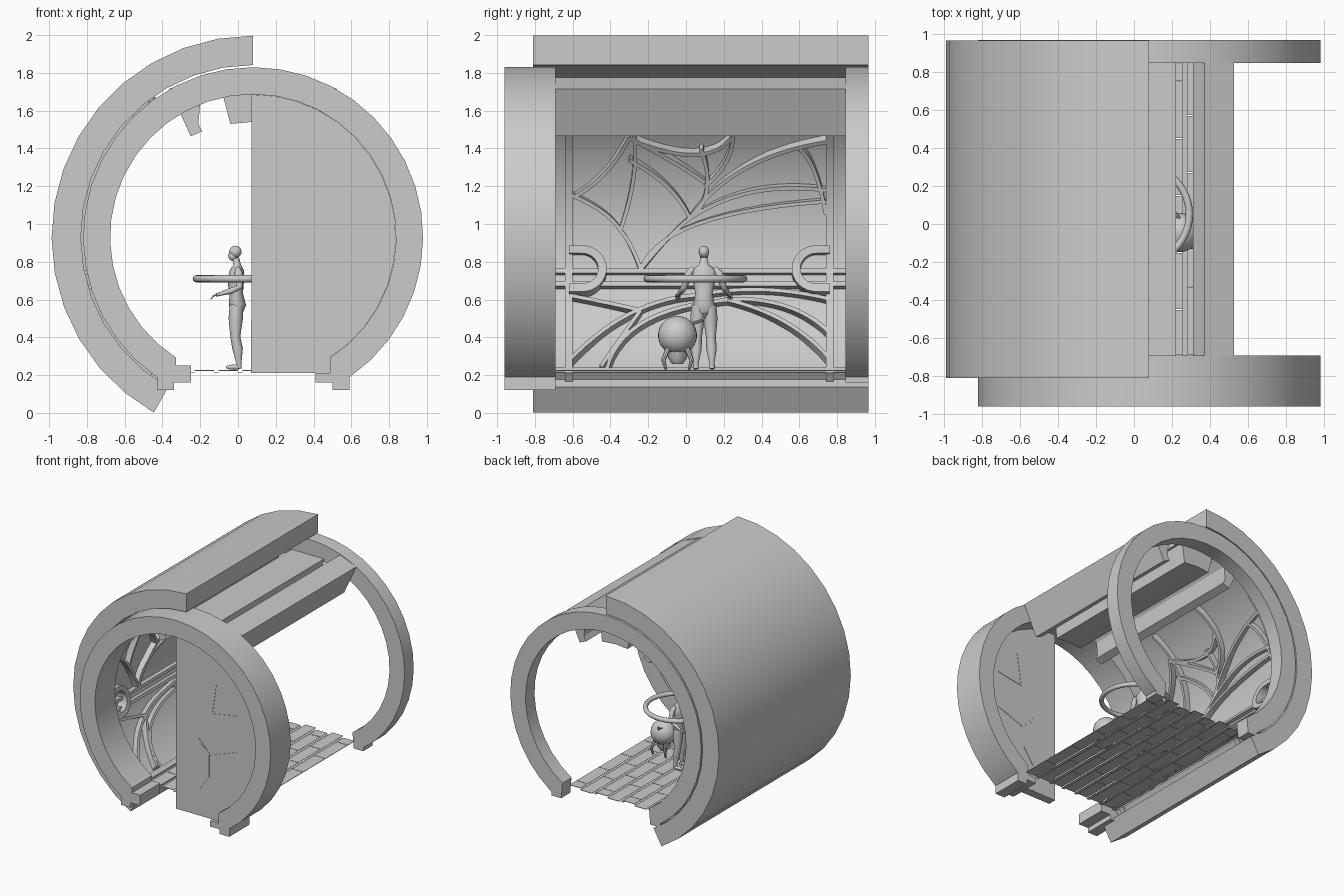
import bpy, bmesh
from math import sin, cos, pi, radians, asin
from mathutils import Vector

if "Cube" in bpy.data.objects:
    bpy.data.objects.remove(bpy.data.objects["Cube"])

CX, CZ = 0.08, 0.93          # axis of the cylinder (runs along y)


def finish(bm, name, angle=30):
    bmesh.ops.recalc_face_normals(bm, faces=bm.faces)
    me = bpy.data.meshes.new(name)
    bm.to_mesh(me)
    bm.free()
    ob = bpy.data.objects.new(name, me)
    bpy.context.collection.objects.link(ob)
    if angle:
        bpy.ops.object.select_all(action='DESELECT')
        ob.select_set(True)
        bpy.context.view_layer.objects.active = ob
        bpy.ops.object.shade_smooth_by_angle(angle=radians(angle))
    return ob


def loft(bm, rings):
    """Skin a list of equal-length point loops and cap both ends."""
    vs = [[bm.verts.new(p) for p in r] for r in rings]
    n = len(vs[0])
    for a, b in zip(vs, vs[1:]):
        for i in range(n):
            bm.faces.new((a[i], a[(i + 1) % n], b[(i + 1) % n], b[i]))
    bm.faces.new(vs[0])
    bm.faces.new(vs[-1])


def prism(name, poly, y0, y1, angle=30):
    bm = bmesh.new()
    loft(bm, [[(x, y, z) for x, z in poly] for y in (y0, y1)])
    return finish(bm, name, angle)


def arc(r, a0, a1, n):
    return [(CX + r * cos(radians(a0 + (a1 - a0) * i / n)),
             CZ + r * sin(radians(a0 + (a1 - a0) * i / n))) for i in range(n + 1)]


def mirror(pts):
    return [(2 * CX - x, z) for x, z in reversed(pts)]


def tube(bm, pts, radii, n=12):
    """Tube through points; radii are (x, y) pairs or single values."""
    P = [Vector(p) for p in pts]
    rings = []
    for i, (p, r) in enumerate(zip(P, radii)):
        rx, ry = r if isinstance(r, tuple) else (r, r)
        d = (P[min(i + 1, len(P) - 1)] - P[max(i - 1, 0)]).normalized()
        side = Vector((0, 1, 0))
        side = (side - d * side.dot(d)).normalized()
        front = side.cross(d)
        rings.append([p + front * rx * cos(2 * pi * k / n) + side * ry * sin(2 * pi * k / n)
                      for k in range(n)])
    loft(bm, rings)


def ball(bm, c, s, u=16, v=10):
    r = bmesh.ops.create_uvsphere(bm, u_segments=u, v_segments=v, radius=1)
    for vert in r['verts']:
        vert.co = Vector([c[k] + vert.co[k] * s[k] for k in range(3)])


# Outer shell: partial cylinder covering top, left and lower left
prism("outer_shell", arc(1.067, 90, 240.5, 15) + arc(0.912, 240.5, 90, 15), -0.81, 0.965)

# End rings: stepped feet at the front, plain feet at the back
STEP = [(0.59, 0.19), (0.59, 0.12), (0.50, 0.12), (0.50, 0.16), (0.41, 0.16), (0.41, 0.21), (0.487, 0.21)]
STEP_L = mirror(STEP[:5] + [(0.41, 0.25), (0.487, 0.25)])
PLAIN = [(0.59, 0.19), (0.59, 0.16), (0.50, 0.16)]
for name, y0, y1, right, left in (("front_ring", -0.96, -0.69, STEP, STEP_L),
                                  ("back_ring", 0.845, 0.967, PLAIN, mirror(PLAIN))):
    prism(name, arc(0.90, 235, -55, 32) + right + arc(0.757, -57.4, 237.4, 32) + left, y0, y1)

# Sliding half door closing the front right half, set back in the ring
DY0, DY1 = -0.935, -0.865
prism("half_door", [(0.07, 0.212), (0.486, 0.212)] + arc(0.756, -57.4, 90.7, 16), DY0, DY1)

# Zigzag seams on both faces of the door
bm = bmesh.new()
SEAMS = [[(.45, 1.38), (.41, 1.11), (.64, 1.15)],
         [(.28, .87), (.38, .77), (.38, .57), (.29, .44), (.29, .22)],
         [(.31, .82), (.40, .75), (.64, .84)]]
for s in SEAMS:
    for (xa, za), (xb, zb) in zip(s, s[1:]):
        d = Vector((xb - xa, zb - za)).normalized() * 0.004
        q = [(xa - d.y, za + d.x), (xb - d.y, zb + d.x), (xb + d.y, zb - d.x), (xa + d.y, za - d.x)]
        loft(bm, [[(x, y, z) for x, z in q] for y in (DY0 - .003, DY1 + .003)])
finish(bm, "door_seams", 0)

# Ceiling beams between the rings: one central, two mirrored at the sides
prism("ceiling_beam_centre", [(-0.085, 1.70), (0.22, 1.70), (0.20, 1.53), (0.07, 1.54), (-0.04, 1.53)],
      -0.69, 0.845, 0)
side_beam = [(0.41, 1.465), (0.525, 1.715), (0.37, 1.775), (0.31, 1.70), (0.36, 1.64), (0.37, 1.53), (0.35, 1.49)]
prism("ceiling_beam_right", side_beam, -0.69, 0.845, 0)
prism("ceiling_beam_left", mirror(side_beam), -0.69, 0.845, 0)

# Floor: thin tiled planks with recessed strips between
bm = bmesh.new()


def slab(x0, x1, y0, y1, z0, z1):
    loft(bm, [[(x0, y0, z), (x1, y0, z), (x1, y1, z), (x0, y1, z)] for z in (z0, z1)])


COLS = 7
pw = 0.89 / COLS
for i in range(COLS):
    x0 = -0.37 + i * pw
    cuts = [-0.69] + [-0.45 + 0.3 * k + 0.12 * (i % 2) for k in range(5)] + [0.845]
    for a, b in zip(cuts, cuts[1:]):
        slab(x0 + 0.012, x0 + pw - 0.012, a + 0.002, b - 0.002, 0.222, 0.226)
    slab(x0 - 0.014, x0 + 0.014, -0.69, 0.845, 0.212, 0.215)
finish(bm, "floor_planks", 0)


# Inner wall relief, drawn in (y, z) and wrapped onto the shell
def wrap(y, z, r):
    a = asin(max(-1, min(1, (z - CZ) / 0.87)))
    return (CX - r * cos(a), y, CZ + r * sin(a))


def rib(bm, a, m, c, w=0.010, r0=0.86, n=14):
    a, m, c = Vector(a), Vector(m), Vector(c)
    k = 2 * m - (a + c) / 2
    rings = []
    for i in range(n + 1):
        t = i / n
        p = a * (1 - t) ** 2 + k * 2 * t * (1 - t) + c * t * t
        d = ((k - a) * (1 - t) + (c - k) * t).normalized()
        o = Vector((-d.y, d.x)) * w
        u, v = p + o, p - o
        rings.append([wrap(u.x, u.y, r0), wrap(v.x, v.y, r0), wrap(v.x, v.y, 0.916), wrap(u.x, u.y, 0.916)])
    loft(bm, rings)


bm = bmesh.new()
RIBS = [((-.31, 1.62), (-.27, 1.32), (-.35, .96)), ((-.60, 1.14), (-.43, 1.27), (-.30, 1.46)),
        ((-.35, .97), (-.45, 1.07), (-.62, 1.16)), ((-.30, 1.34), (-.10, 1.20), (.02, 1.03)),
        ((-.27, 1.44), (.05, 1.37), (.24, 1.46)), ((.02, 1.03), (.11, 1.18), (.08, 1.40)),
        ((.02, 1.03), (.32, 1.30), (.76, 1.44)), ((.02, 1.03), (.35, 1.17), (.74, 1.18)),
        ((-.24, .76), (.06, 1.00), (.74, 1.12)), ((-.35, .97), (-.29, .88), (-.24, .76)),
        ((-.24, .76), (-.10, .92), (.02, 1.03)), ((-.30, 1.46), (-.05, 1.32), (.10, 1.22)),
        ((.10, 1.20), (.24, 1.40), (.22, 1.64)), ((.60, 1.40), (.68, 1.28), (.74, 1.05)),
        ((-.62, .27), (-.30, .52), (.05, .62)), ((-.42, .22), (-.20, .49), (.30, .60)),
        ((-.62, .62), (-.42, .58), (-.24, .54)), ((-.24, .54), (-.34, .40), (-.45, .24)),
        ((.05, .62), (.40, .65), (.76, .60)), ((.20, .60), (.52, .48), (.76, .28)),
        ((.30, .60), (.56, .55), (.76, .42))]
for a, m, c in RIBS:
    rib(bm, a, m, c)
finish(bm, "wall_ribs")

# Wall frame: uprights and rails
bm = bmesh.new()
for y in (-0.62, 0.76):
    rib(bm, (y, 0.20), (y, 0.82), (y, 1.55), 0.020, 0.86, 18)
for z in (0.22, 0.68, 0.75):
    rib(bm, (-0.69, z), (0, z), (0.845, z), 0.012, 0.86, 2)
finish(bm, "wall_frame")

# Round ports at both ends of the wall rail
bm = bmesh.new()
for yc, s in ((-0.55, 1), (0.69, -1)):
    rings = []
    for i in range(17):
        a = -pi / 2 + pi * i / 16
        p = [(yc + s * r * cos(a), 0.755 + r * sin(a)) for r in (0.085, 0.13)]
        rings.append([wrap(*p[0], 0.82), wrap(*p[1], 0.82), wrap(*p[1], 0.916), wrap(*p[0], 0.916)])
    loft(bm, rings)
    for dz in (-0.1075, 0.1075):
        rib(bm, (yc, 0.755 + dz), (yc - s * .035, 0.755 + dz), (yc - s * .07, 0.755 + dz), 0.022, 0.82, 2)
finish(bm, "wall_ports")

# Round hand rail encircling the figure
bpy.ops.mesh.primitive_torus_add(major_segments=48, minor_segments=12, major_radius=0.256,
                                 minor_radius=0.019, location=(0.035, 0.05, 0.71))
bpy.context.object.name = "hand_rail"
bpy.ops.object.shade_smooth_by_angle(angle=radians(40))

# Standing human figure facing -x
bm = bmesh.new()
Y = 0.095
tube(bm, [(-.01, Y, .535), (-.002, Y, .57), (-.010, Y, .63), (-.012, Y, .70), (-.005, Y, .755), (-.005, Y, .785),
          (-.012, Y, .82)],
     [(.035, .045), (.045, .058), (.036, .045), (.044, .060), (.038, .068), (.020, .026), (.018, .018)], 16)
ball(bm, (-.014, Y, .853), (.033, .028, .032))
ball(bm, (-.028, Y, .832), (.024, .022, .028))
for s in (-1, 1):
    tube(bm, [(-.008, Y + s * .030, .57), (-.012, Y + s * .034, .50), (-.014, Y + s * .037, .40),
              (-.002, Y + s * .040, .34), (.005, Y + s * .042, .26), (.005, Y + s * .042, .235)],
         [.036, .038, .026, .028, .013, .015])
    ball(bm, (-.022, Y + s * .044, .242), (.045, .016, .014), 10, 6)
    tube(bm, [(-.002, Y + s * .055, .765), (.004, Y + s * .080, .74), (.008, Y + s * .105, .665),
              (-.04, Y + s * .118, .645), (-.10, Y + s * .135, .628), (-.115, Y + s * .138, .624)],
         [.014, .022, .017, .016, .009, .010], 10)
    for k in range(-1, 3):
        y = Y + s * .138 + k * .007 - .004
        tube(bm, [(-.11, y, .624), (-.13, y, .62), (-.145, y, .60)], [.005, .004, .002], 6)
finish(bm, "human_figure", 60)

# Round robot pod with short legs and an arm
bm = bmesh.new()
PX, PY = 0.24, -0.045
ball(bm, (PX, PY, .41), (.103, .103, .103), 28, 18)
tube(bm, [(PX, PY, .34), (PX, PY, .29), (PX, PY, .26)], [.06, .05, .03])
for sx in (-1, 1):
    for s in (-1, 1):
        tube(bm, [(PX + sx * .05, PY + s * .05, .34), (PX + sx * .065, PY + s * .075, .28),
                  (PX + sx * .06, PY + s * .06, .226)], [.014, .012, .006], 8)
tube(bm, [(PX, PY + .07, .47), (PX - .04, PY + .13, .49), (PX - .10, PY + .16, .53)], [.010, .008, .005], 8)
finish(bm, "robot_pod", 40)
